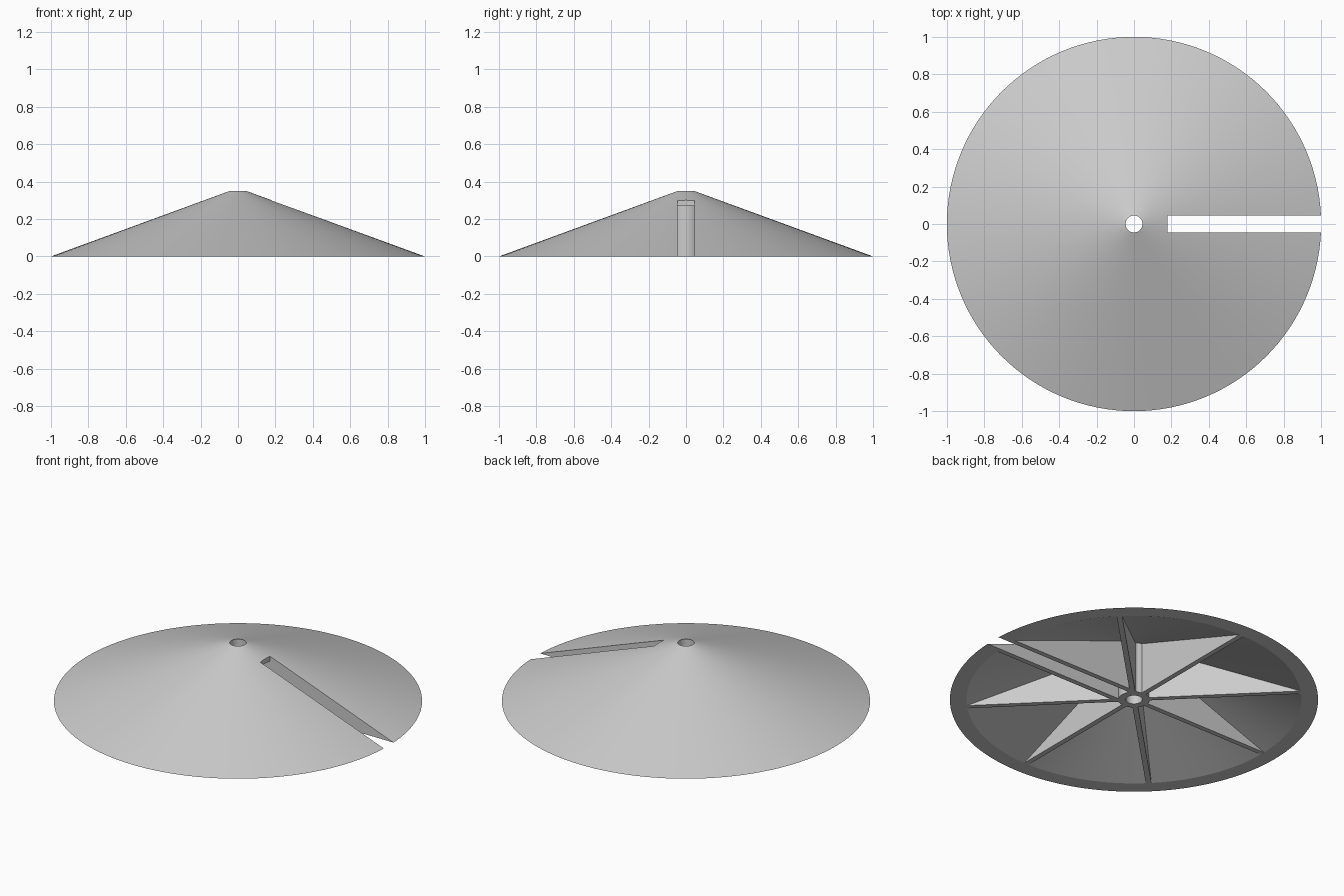
import bpy, bmesh, math
from mathutils import Matrix, Vector

cube = bpy.data.objects.get("Cube")
if cube:
    bpy.data.objects.remove(cube, do_unlink=True)

grey = bpy.data.materials.new("plain grey")
grey.use_nodes = True
grey.diffuse_color = (0.6, 0.6, 0.6, 1)
grey.node_tree.nodes["Principled BSDF"].inputs["Base Color"].default_value = (0.6, 0.6, 0.6, 1)

BORE, HUB, INNER, RIM = 0.045, 0.085, 0.91, 1.0
HEIGHT, SLOPE = 0.35, 0.373
SLOT_HALF, SLOT_START, RIB = 0.046, 0.18, 0.03


def make_object(name, bm):
    bmesh.ops.recalc_face_normals(bm, faces=bm.faces)
    mesh = bpy.data.meshes.new(name)
    bm.to_mesh(mesh)
    bm.free()
    mesh.materials.append(grey)
    obj = bpy.data.objects.new(name, mesh)
    bpy.context.collection.objects.link(obj)
    return obj


def lathe(name, profile, steps):
    bm = bmesh.new()
    verts = [bm.verts.new((r, 0, z)) for r, z in profile]
    edges = [bm.edges.new((v, verts[(i + 1) % len(verts)])) for i, v in enumerate(verts)]
    bmesh.ops.spin(bm, geom=verts + edges, cent=(0, 0, 0), axis=(0, 0, 1),
                   angle=math.tau, steps=steps, use_merge=True)
    bmesh.ops.remove_doubles(bm, verts=bm.verts, dist=0.0001)
    return make_object(name, bm)


def rib(name, start, angle, offset=0.0):
    """Triangular web from the hub out to the inner rim."""
    bm = bmesh.new()
    top = (INNER - start) * SLOPE + 0.009
    outline = [(start, 0), (INNER, 0), (start, top)]
    face = bm.faces.new([bm.verts.new((x, offset - RIB / 2, z)) for x, z in outline])
    new = bmesh.ops.extrude_face_region(bm, geom=[face])["geom"]
    bmesh.ops.translate(bm, vec=Vector((0, RIB, 0)),
                        verts=[g for g in new if isinstance(g, bmesh.types.BMVert)])
    bm.transform(Matrix.Rotation(angle, 4, "Z"))
    return make_object(name, bm)


# Conical shell with its bored hub
shell = lathe("conical_shell", [
    (BORE, 0), (HUB, 0), (HUB, (INNER - HUB) * SLOPE),
    (INNER, 0), (RIM, 0), (BORE, HEIGHT)], 128)

# Radial slot
bm = bmesh.new()
bmesh.ops.create_cube(bm, size=1)
bmesh.ops.scale(bm, vec=(1, 2 * SLOT_HALF, 1), verts=bm.verts)
bmesh.ops.translate(bm, vec=(SLOT_START + 0.5, 0, 0.3), verts=bm.verts)
cutter = make_object("slot_cutter", bm)
cutter.hide_render = True
cutter.hide_set(True)
cut = shell.modifiers.new("slot", "BOOLEAN")
cut.operation = "DIFFERENCE"
cut.solver = "EXACT"
cut.object = cutter
bpy.context.view_layer.objects.active = shell
shell.select_set(True)
bpy.ops.object.modifier_apply(modifier="slot")
bpy.data.objects.remove(cutter, do_unlink=True)
bpy.ops.object.shade_smooth_by_angle(angle=math.radians(15))

# Seven ribs underneath, plus a wall on each side of the slot
for i in range(1, 8):
    rib(f"rib_{i}", 0.07, i * math.tau / 8)
for side, sign in (("left", 1), ("right", -1)):
    rib(f"slot_wall_{side}", 0.04, 0, sign * (SLOT_HALF + RIB / 2))
